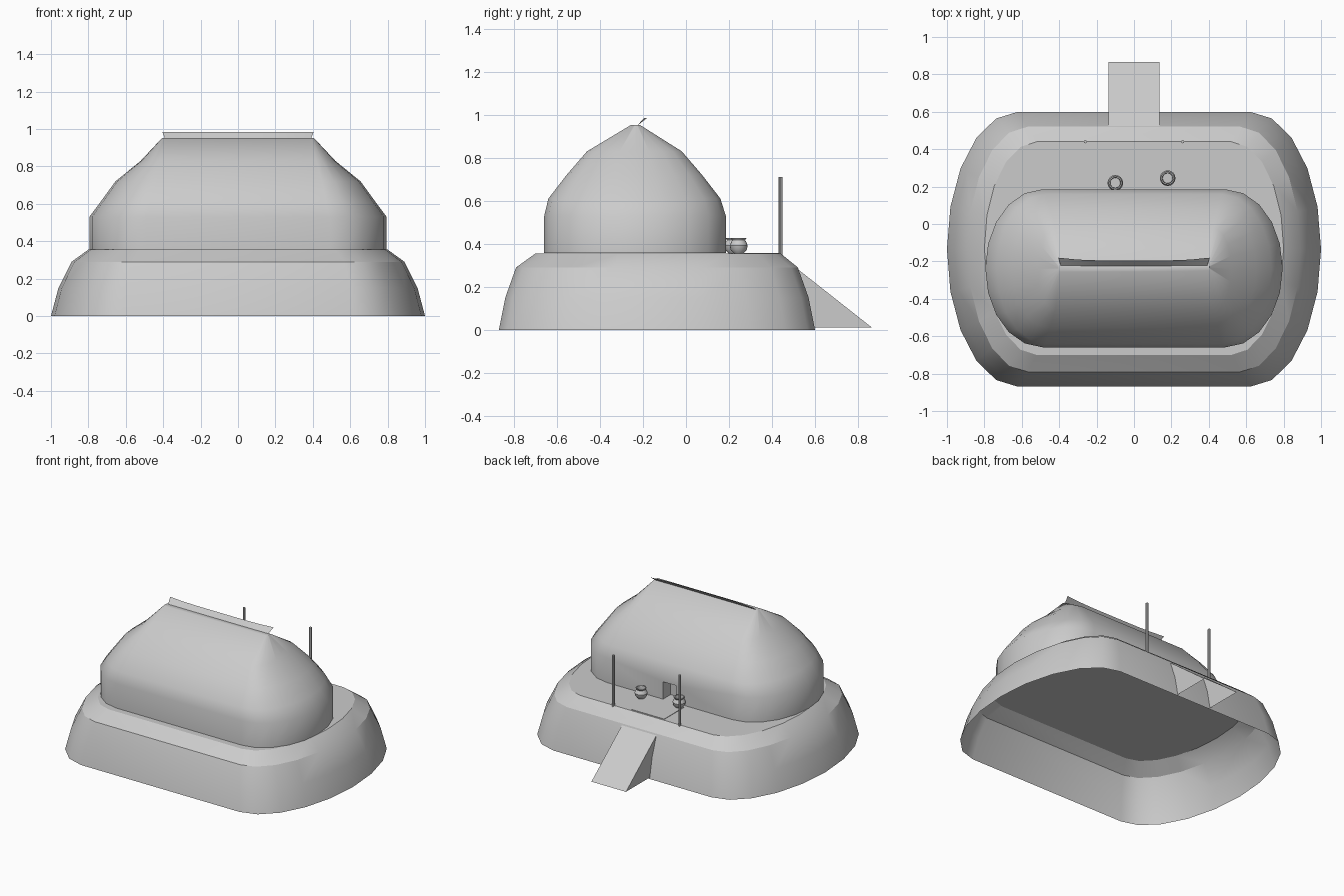
import bpy, bmesh, math
from math import sin, cos, pi

if "Cube" in bpy.data.objects:
    bpy.data.objects.remove(bpy.data.objects["Cube"])


def make(name, verts, faces, smooth=30):
    me = bpy.data.meshes.new(name)
    me.from_pydata(verts, [], faces)
    bm = bmesh.new()
    bm.from_mesh(me)
    bmesh.ops.recalc_face_normals(bm, faces=bm.faces)
    bm.to_mesh(me)
    bm.free()
    ob = bpy.data.objects.new(name, me)
    bpy.context.collection.objects.link(ob)
    bpy.ops.object.select_all(action='DESELECT')
    ob.select_set(True)
    bpy.context.view_layer.objects.active = ob
    if smooth:
        bpy.ops.object.shade_smooth_by_angle(angle=math.radians(smooth))
    return ob


def loft(name, loops, cap_bottom=False, cap_top=True, smooth=35):
    """Skin a stack of equal-length closed loops."""
    n = len(loops[0])
    verts = [p for l in loops for p in l]
    faces = [(k * n + i, k * n + (i + 1) % n, (k + 1) * n + (i + 1) % n, (k + 1) * n + i)
             for k in range(len(loops) - 1) for i in range(n)]
    if cap_bottom:
        faces.append(tuple(range(n)))
    if cap_top:
        faces.append(tuple(range((len(loops) - 1) * n, len(loops) * n)))
    return make(name, verts, faces, smooth)


def oval(half_x, straight, half_y, cy, z, seg=10):
    """Long oval: straight sides with elliptical ends."""
    pts = []
    for side in (1, -1):
        for i in range(seg + 1):
            t = -pi / 2 + pi * i / seg
            pts.append((side * (straight + (half_x - straight) * cos(t)),
                        cy + side * half_y * sin(t), z))
    return pts


def turned(name, x, y, z, profile, seg=16):
    loops = [[(x + r * cos(2 * pi * i / seg), y + r * sin(2 * pi * i / seg), z + h)
              for i in range(seg)] for r, h in profile]
    return loft(name, loops, cap_bottom=True)


def box(name, x0, x1, y0, y1, z0, z1):
    return loft(name, [[(x0, y0, z), (x1, y0, z), (x1, y1, z), (x0, y1, z)]
                       for z in (z0, z1)], cap_bottom=True, smooth=0)


# earth mound, open underneath
loft("mound", [oval(*r) for r in (
    (1.0, .62, .735, -.135, 0), (.96, .60, .705, -.135, .15),
    (.89, .57, .655, -.135, .29), (.80, .52, .57, -.13, .355))], smooth=28)

# thatched hut
hut = loft("hut", [oval(*r) for r in (
    (.795, .49, .422, -.237, .357), (.795, .49, .422, -.237, .53),
    (.735, .47, .40, -.24, .61), (.655, .45, .315, -.24, .72),
    (.52, .42, .22, -.24, .83), (.405, .395, .02, -.235, .953))],
    cap_bottom=True, smooth=45)

# doorway recess
cutter = box("doorway_cutter", -.05, .05, .10, .25, .30, .48)
cutter.hide_render = True
cutter.hide_viewport = True
mod = hut.modifiers.new("doorway", 'BOOLEAN')
mod.object = cutter
mod.operation = 'DIFFERENCE'
mod.solver = 'EXACT'

# ridge flap, leaning back and sagging slightly in the middle
flap, n = [], 8
for i in range(n + 1):
    u = -1 + 2 * i / n
    flap += [(u * .39, -.228, .948), (u * .405, -.195 + .015 * u ** 4, .985)]
make("ridge_flap", flap, [(2 * i, 2 * i + 2, 2 * i + 3, 2 * i + 1) for i in range(n)])

# entry ramp: sloping top with triangular sides
w = .135
make("ramp", [(s * w, y, z) for s in (-1, 1)
              for y, z in ((.44, .345), (.865, .01), (.585, .01))],
     [(0, 1, 4, 3), (0, 1, 2), (3, 4, 5)], smooth=0)

# entrance mat
box("entrance_mat", -.13, .13, .21, .43, .352, .358)

# gate posts
for side in (-1, 1):
    turned("gate_post", side * .26, .44, .335, ((.009, 0), (.009, .375)), 8)

# water pots with hollow mouths
pot = ((.022, 0), (.038, .018), (.042, .038), (.034, .055), (.030, .062),
       (.036, .072), (.029, .072), (.027, .058), (.030, .035))
for x, y in ((-.10, .22), (.18, .245)):
    turned("pot", x, y, .355, pot)
